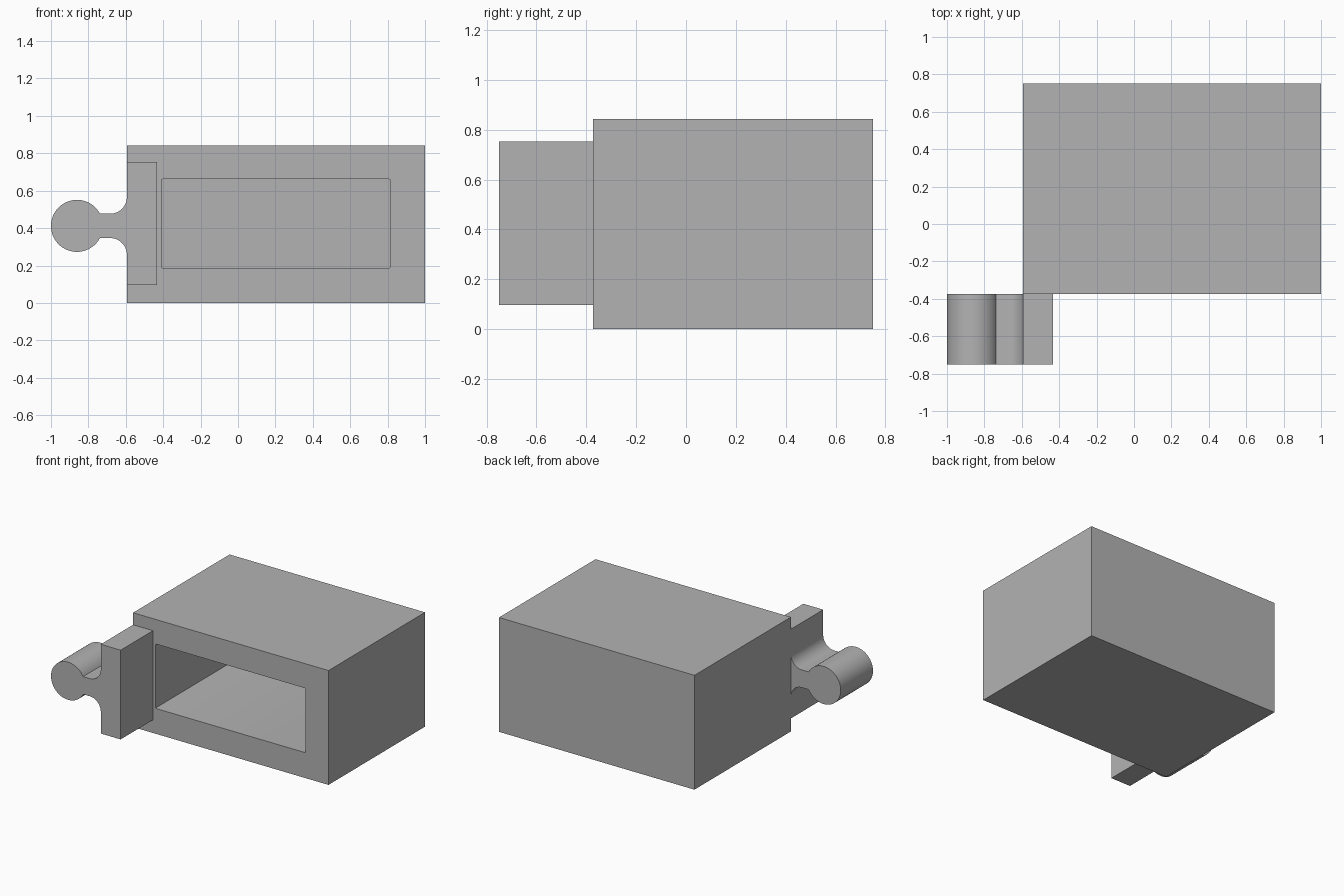
import bpy
import bmesh
from math import pi, sin, cos, asin, radians
from mathutils import Vector

old = bpy.data.objects.get("Cube")
if old:
    bpy.data.objects.remove(old, do_unlink=True)

# Single grey material
grey = bpy.data.materials.new("plain_grey")
grey.use_nodes = True
colour = (0.45, 0.45, 0.45, 1)
grey.diffuse_color = colour
grey.node_tree.nodes["Principled BSDF"].inputs["Base Color"].default_value = colour


def finish(name, bm):
    """Turn a bmesh into a named object with sharp-edge smooth shading."""
    bmesh.ops.recalc_face_normals(bm, faces=bm.faces)
    mesh = bpy.data.meshes.new(name)
    bm.to_mesh(mesh)
    bm.free()
    mesh.materials.append(grey)
    obj = bpy.data.objects.new(name, mesh)
    bpy.context.collection.objects.link(obj)
    bpy.ops.object.select_all(action="DESELECT")
    obj.select_set(True)
    bpy.context.view_layer.objects.active = obj
    bpy.ops.object.shade_smooth_by_angle(angle=radians(30))
    return obj


def arc(cx, cz, r, start, end, steps):
    """Points along an arc in the x-z plane."""
    angles = [start + (end - start) * i / steps for i in range(steps + 1)]
    return [(cx + r * cos(a), cz + r * sin(a)) for a in angles]


FRONT, BACK = -0.374, 0.75
LEFT, RIGHT, TOP = -0.594, 1.0, 0.843

# Housing: a box with a deep rectangular pocket in its front
bm = bmesh.new()
bmesh.ops.create_cube(bm, size=1)
for v in bm.verts:
    v.co = Vector((RIGHT if v.co.x > 0 else LEFT,
                   BACK if v.co.y > 0 else FRONT,
                   TOP if v.co.z > 0 else 0))
mouth = min(bm.faces, key=lambda f: f.calc_center_median().y)
middle = mouth.calc_center_median()
bmesh.ops.inset_individual(bm, faces=[mouth], thickness=0.1)
for v in mouth.verts:
    v.co.x = 0.813 if v.co.x > middle.x else -0.41
    v.co.z = 0.662 if v.co.z > middle.z else 0.187
pocket = bmesh.ops.extrude_discrete_faces(bm, faces=[mouth])["faces"][0]
bmesh.ops.translate(bm, verts=pocket.verts, vec=(0, 0.94, 0))

# Tiny rounding along the pocket's depth edges
deep = [e for v in pocket.verts for e in v.link_edges
        if abs(e.verts[0].co.y - e.verts[1].co.y) > 0.5]
bmesh.ops.bevel(bm, geom=deep, offset=0.008, segments=3, profile=0.5,
                affect="EDGES")
finish("housing", bm)

# Connector: mounting plate, filleted neck and round bar as one profile
mid, bar_x, bar_r, neck, fillet = 0.412, -0.861, 0.139, 0.065, 0.09
meet = asin(neck / bar_r)
edge = neck + fillet
profile = [(-0.432, 0.096), (-0.432, 0.754), (LEFT, 0.754)]
profile += arc(LEFT - fillet, mid + edge, fillet, 0, -pi / 2, 16)
profile += arc(bar_x, mid, bar_r, meet, 2 * pi - meet, 64)
profile += arc(LEFT - fillet, mid - edge, fillet, pi / 2, 0, 16)
profile += [(LEFT, 0.096)]

bm = bmesh.new()
cap = bm.faces.new([bm.verts.new((x, -0.75, z)) for x, z in profile])
solid = bmesh.ops.extrude_face_region(bm, geom=[cap], use_keep_orig=True)
far = [g for g in solid["geom"] if isinstance(g, bmesh.types.BMVert)]
bmesh.ops.translate(bm, verts=far, vec=(0, FRONT + 0.75, 0))
finish("connector", bm)
